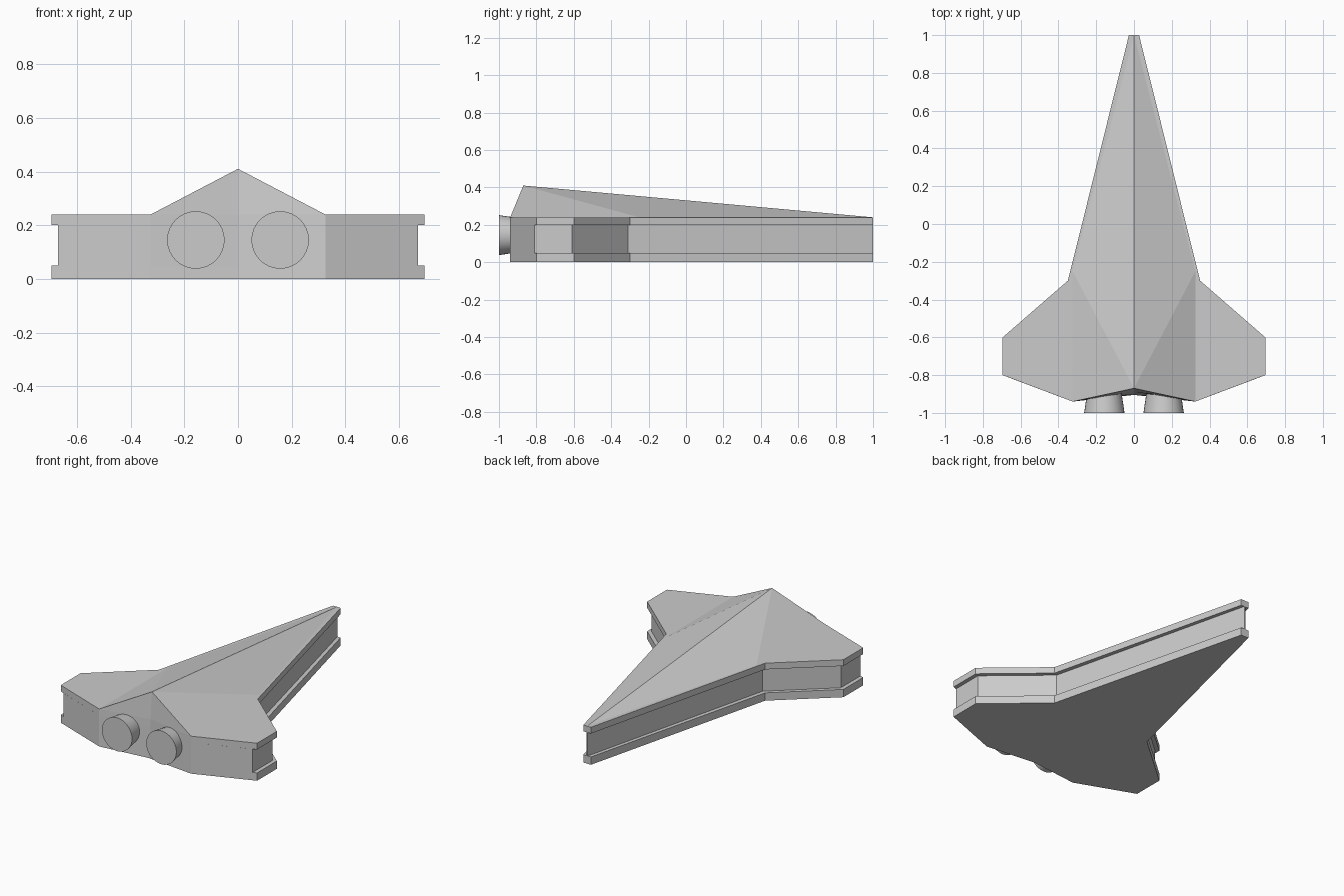
import bpy
import bmesh
import math

cube = bpy.data.objects.get("Cube")
if cube:
    bpy.data.objects.remove(cube)

grey = bpy.data.materials.new("hull grey")
grey.use_nodes = True
grey.diffuse_color = (0.6, 0.6, 0.6, 1)
grey.node_tree.nodes["Principled BSDF"].inputs["Base Color"].default_value = (0.6, 0.6, 0.6, 1)

DECK, APEX_Z, APEX_Y, TAIL_Y = 0.24, 0.41, -0.87, -0.905
CORNER = (0.325, -0.94)


def tail_y(z):
    """Centre of the tail wall, leaning forward with height."""
    return TAIL_Y + (APEX_Y - TAIL_Y) * z / APEX_Z


def finish(name, bm):
    bmesh.ops.remove_doubles(bm, verts=bm.verts, dist=0.0005)
    bmesh.ops.recalc_face_normals(bm, faces=bm.faces)
    mesh = bpy.data.meshes.new(name)
    bm.to_mesh(mesh)
    bm.free()
    mesh.materials.append(grey)
    obj = bpy.data.objects.new(name, mesh)
    bpy.context.collection.objects.link(obj)
    return obj


# Hull: stacked outlines, with a channel along the sides and wing tips
lip = [(0.027, 1), (0.35, -0.3), (0.695, -0.6), (0.695, -0.8), CORNER]
web = [(0.004, 1), (0.325, -0.31), (0.67, -0.61), (0.67, -0.81), CORNER]
bm = bmesh.new()
rings = []
for half, z in [(lip, 0), (lip, 0.05), (web, 0.05), (web, 0.2), (lip, 0.2), (lip, DECK)]:
    outline = half + [(0, tail_y(z))] + [(-x, y) for x, y in reversed(half)]
    rings.append([bm.verts.new((x, y, z)) for x, y in outline])
for low, high in zip(rings, rings[1:]):
    for i in range(len(low)):
        j = (i + 1) % len(low)
        bm.faces.new((low[i], low[j], high[j], high[i]))
bm.faces.new(rings[0])
bm.faces.new(rings[-1])
finish("hull", bm)

# Raised roof: a ridge from nose to tail, sloping to the wing roots
bm = bmesh.new()
nose = bm.verts.new((0, 1, DECK))
apex = bm.verts.new((0, APEX_Y, APEX_Z))
tail = bm.verts.new((0, tail_y(DECK), DECK))
for side in (1, -1):
    root = bm.verts.new((side * CORNER[0], -0.25, DECK))
    corner = bm.verts.new((side * CORNER[0], CORNER[1], DECK))
    for tri in ((nose, root, apex), (root, corner, apex), (corner, tail, apex),
                (nose, root, tail), (root, corner, tail)):
        bm.faces.new(tri)
finish("ridge_roof", bm)

# Engine nozzles: short cones flaring backward
for name, side in (("left_engine", 1), ("right_engine", -1)):
    bpy.ops.mesh.primitive_cone_add(vertices=32, radius1=0.086, radius2=0.107, depth=0.14,
                                    location=(side * 0.157, -0.93, 0.145),
                                    rotation=(math.pi / 2, 0, 0))
    engine = bpy.context.object
    engine.name = name
    engine.data.materials.append(grey)
    bpy.ops.object.shade_smooth_by_angle(angle=math.radians(30))
